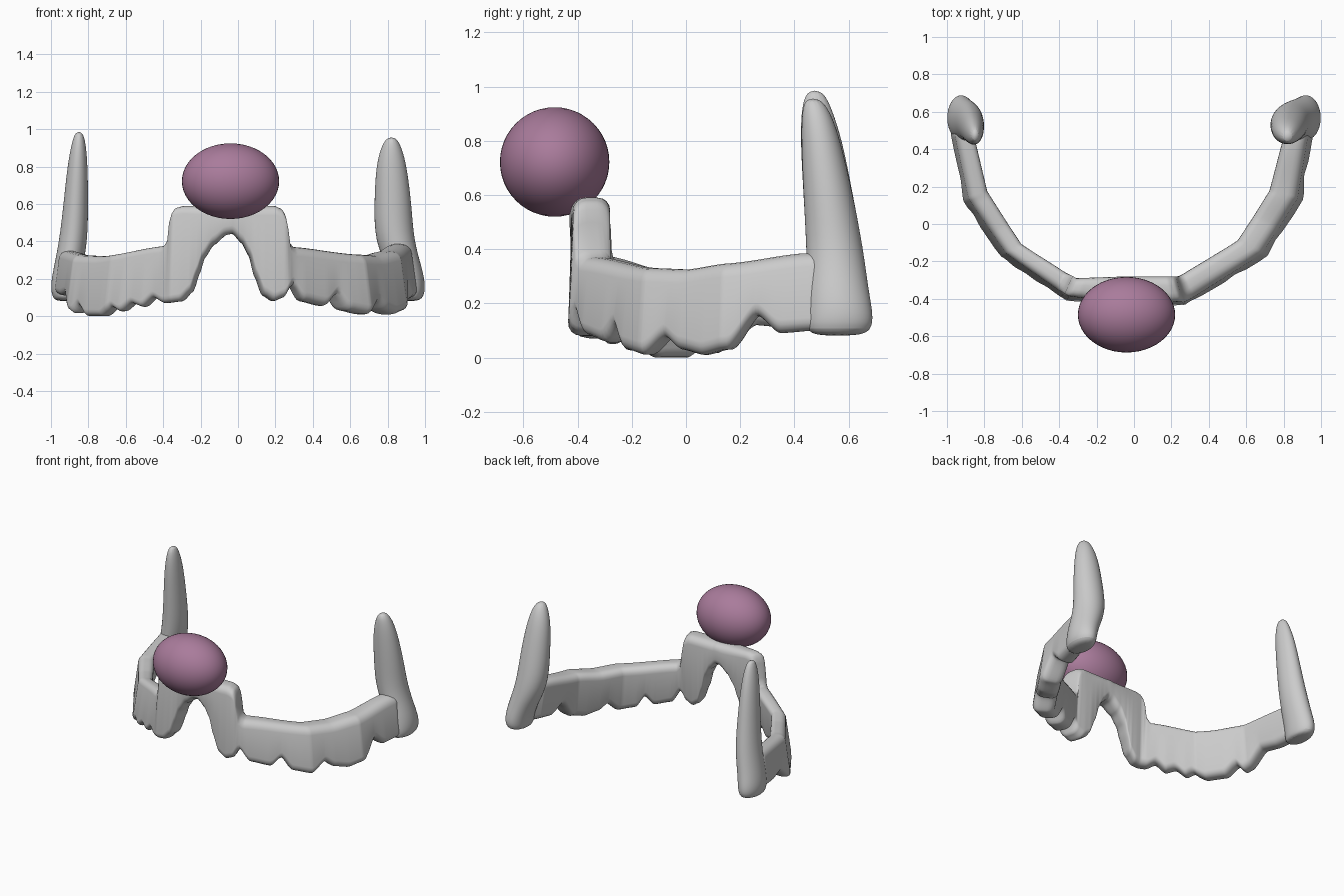
import bpy, bmesh, math
from mathutils import Vector

if "Cube" in bpy.data.objects:
    bpy.data.objects.remove(bpy.data.objects["Cube"])


def lerp_table(table, x):
    """Piecewise lookup in a list of (x, value), eased between entries."""
    if x <= table[0][0]:
        return table[0][1]
    for (a, va), (b, vb) in zip(table, table[1:]):
        if x <= b:
            t = (x - a) / (b - a)
            t = (t + t * t * (3 - 2 * t)) / 2
            return va + (vb - va) * t
    return table[-1][1]


def smooth(obj, angle):
    bpy.ops.object.select_all(action='DESELECT')
    obj.select_set(True)
    bpy.context.view_layer.objects.active = obj
    bpy.ops.object.shade_smooth_by_angle(angle=math.radians(angle))


def loft(name, rings, subdiv=0):
    """Skin closed rings of equal length into one capped object."""
    bm = bmesh.new()
    rows = [[bm.verts.new(p) for p in ring] for ring in rings]
    n = len(rows[0])
    for a, b in zip(rows, rows[1:]):
        for i in range(n):
            j = (i + 1) % n
            bm.faces.new((a[i], a[j], b[j], b[i]))
    bm.faces.new(rows[0][::-1])
    bm.faces.new(rows[-1])
    bmesh.ops.recalc_face_normals(bm, faces=bm.faces)
    mesh = bpy.data.meshes.new(name)
    bm.to_mesh(mesh)
    bm.free()
    obj = bpy.data.objects.new(name, mesh)
    bpy.context.collection.objects.link(obj)
    if subdiv:
        mod = obj.modifiers.new("round", 'SUBSURF')
        mod.levels = mod.render_levels = subdiv
    smooth(obj, 50)
    return obj


# Band plan: inner and outer top edge, left end to right end
PLAN = [((-.89, .58), (-.93, .58)), ((-.84, .46), (-.945, .47)),
        ((-.77, .18), (-.87, .14)), ((-.59, -.10), (-.67, -.15)),
        ((-.31, -.29), (-.35, -.385)), ((-.04, -.28), (-.04, -.43)),
        ((.23, -.28), (.27, -.415)), ((.54, -.08), (.67, -.15)),
        ((.71, .18), (.86, .14)), ((.79, .46), (.92, .46)),
        ((.88, .58), (.92, .58))]

# Upper and lower edge heights along the band, by x
TOP = [(-.90, .35), (-.80, .325), (-.70, .32), (-.385, .375), (-.36, .41),
       (-.345, .55), (-.325, .58), (-.28, .59), (.19, .59), (.225, .575),
       (.245, .54), (.26, .40), (.285, .37), (.60, .33), (.69, .325),
       (.785, .347), (.85, .385)]
BOTTOM = [(-.90, .12), (-.87, .11), (-.845, .12), (-.82, .03), (-.80, .015),
          (-.775, .06), (-.73, .0), (-.66, .0), (-.61, .05), (-.57, .025),
          (-.52, .07), (-.47, .05), (-.42, .10), (-.37, .07), (-.29, .08),
          (-.24, .13), (-.21, .22), (-.18, .31), (-.13, .38), (-.06, .435),
          (-.03, .44), (.02, .39), (.06, .32), (.09, .21), (.13, .11),
          (.18, .08), (.23, .10), (.27, .165), (.32, .08), (.42, .055),
          (.47, .115), (.52, .03), (.61, .01), (.655, .075), (.69, .03),
          (.74, .01), (.79, .03), (.812, .155), (.83, .09), (.86, .10)]


def section(inner, outer):
    """Rounded, outward-leaning wall section between two plan points."""
    mid = (inner + outer) / 2
    out = (outer - inner).normalized()
    half = (outer - inner).length / 2
    z0, z1 = lerp_table(BOTTOM, mid.x), lerp_table(TOP, mid.x)
    r = min(.05, half * .75, (z1 - z0) * .3)
    flare = .055 * min(1, .2 + abs(mid.x) / .7)
    ring = []
    for sx, sz, start in ((1, 1, 0), (-1, 1, 90), (-1, -1, 180), (1, -1, 270)):
        for k in range(5):
            a = math.radians(start + 22.5 * k)
            w = sx * (half - r) + r * math.cos(a)
            z = (z1 - r if sz > 0 else z0 + r) + r * math.sin(a)
            p = mid + out * (w + flare * max(0, (.4 - z) / .4))
            ring.append((p.x, p.y, z))
    return ring


rings = []
for (i0, o0), (i1, o1) in zip(PLAN, PLAN[1:]):
    i0, o0, i1, o1 = map(Vector, (i0, o0, i1, o1))
    for s in range(32):
        rings.append(section(i0.lerp(i1, s / 32), o0.lerp(o1, s / 32)))
rings.append(section(*map(Vector, PLAN[-1])))
loft("crown_band", rings)

# Upright horns at both ends: z, x, y, x radius, y radius
HORNS = {
    "right_horn": [(.08, .91, .56, .05, .08), (.10, .92, .565, .075, .125),
                   (.16, .92, .57, .085, .125), (.25, .895, .56, .095, .117),
                   (.40, .835, .55, .108, .108), (.60, .828, .525, .103, .094),
                   (.80, .82, .498, .085, .075), (.90, .82, .482, .058, .056),
                   (.958, .82, .468, .025, .03)],
    "left_horn": [(.08, -.92, .56, .05, .08), (.10, -.925, .565, .07, .125),
                  (.16, -.925, .57, .08, .125), (.25, -.91, .56, .08, .117),
                  (.40, -.88, .55, .078, .108), (.60, -.867, .525, .068, .094),
                  (.80, -.858, .50, .056, .08), (.92, -.852, .482, .04, .058),
                  (.988, -.85, .475, .02, .03)],
}
for name, stations in HORNS.items():
    loft(name, [[(x + rx * math.cos(k * math.tau / 14),
                  y + ry * math.sin(k * math.tau / 14), z) for k in range(14)]
                for z, x, y, rx, ry in stations], subdiv=2)

# Oval gem on the front arch
bpy.ops.mesh.primitive_uv_sphere_add(segments=48, ring_count=24, radius=1,
                                     location=(-.04, -.485, .722))
gem = bpy.context.object
gem.name = "gem"
gem.scale = (.26, .202, .202)
smooth(gem, 60)
mat = bpy.data.materials.new("gem_purple")
mat.diffuse_color = (.40, .20, .33, 1)
mat.use_nodes = True
mat.node_tree.nodes["Principled BSDF"].inputs["Base Color"].default_value = mat.diffuse_color
gem.data.materials.append(mat)
